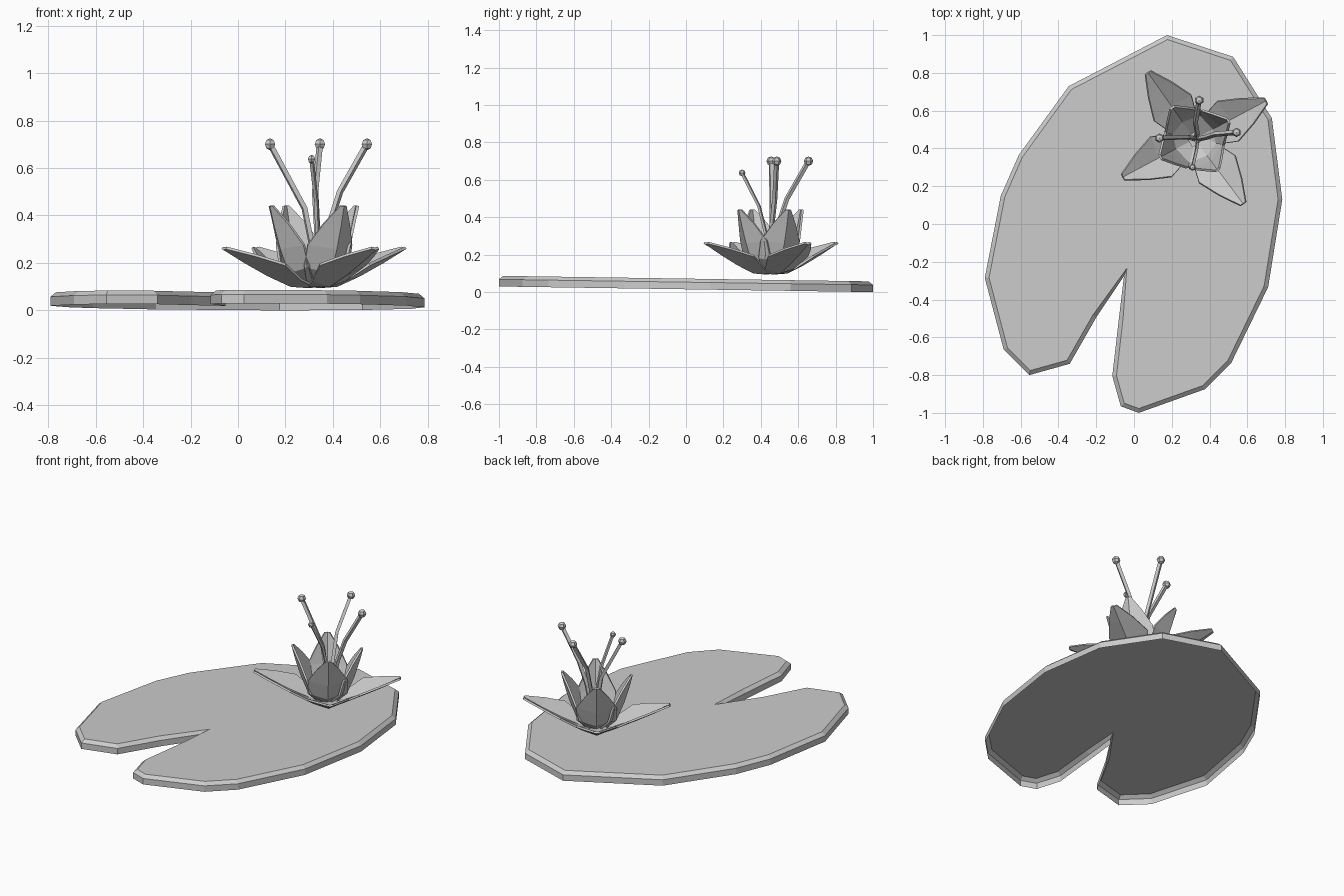
import bpy, bmesh, math
from mathutils import Vector

if "Cube" in bpy.data.objects:
    bpy.data.objects.remove(bpy.data.objects["Cube"])

CX, CY = 0.32, 0.45  # flower centre


def new_object(name, verts, faces):
    me = bpy.data.meshes.new(name)
    me.from_pydata(verts, [], faces)
    bm = bmesh.new()
    bm.from_mesh(me)
    bmesh.ops.recalc_face_normals(bm, faces=bm.faces)
    bm.to_mesh(me)
    bm.free()
    ob = bpy.data.objects.new(name, me)
    bpy.context.collection.objects.link(ob)
    return ob


# Lily pad: notched outline, clockwise from the back, open underneath, bevelled top rim
outline = [(.175, 1), (.525, .885), (.73, .56), (.785, .13), (.71, -.335),
           (.515, -.735), (.375, -.875), (.025, -1), (-.07, -.965),
           (-.115, -.805), (-.08, -.50), (-.053, -.275), (-.2, -.495),
           (-.34, -.74), (-.555, -.80), (-.69, -.665), (-.79, -.285),
           (-.705, .15), (-.61, .365), (-.345, .73)]


def inset(points, d):
    res = []
    for i, p in enumerate(points):
        p = Vector(p)
        a = (p - Vector(points[i - 1])).normalized()
        b = (Vector(points[(i + 1) % len(points)]) - p).normalized()
        na, nb = Vector((a.y, -a.x)), Vector((b.y, -b.x))
        m = (na + nb).normalized()
        res.append(p + m * (d / max(m.dot(na), 0.5)))
    return res


n = len(outline)
verts = []
for ring, h in ((outline, 0), (outline, .038), (inset(outline, .022), .057)):
    verts += [(x, y, h + .015 * (1 - y)) for x, y in ring]
faces = [tuple(range(2 * n, 3 * n))]
for k in range(2):
    for i in range(n):
        j = (i + 1) % n
        faces.append((k * n + i, k * n + j, k * n + n + j, k * n + n + i))
new_object("lily_pad", verts, faces)


# Cupped petal: stations of (radius, keel height, half width, edge lift)
def petal(name, stations, angle):
    c, s = math.cos(math.radians(angle)), math.sin(math.radians(angle))
    verts, faces = [], []
    for i, (r, z, w, lift) in enumerate(stations):
        a, b = stations[max(i - 1, 0)], stations[min(i + 1, len(stations) - 1)]
        t = Vector((b[0] - a[0], b[1] - a[1])).normalized()
        for side in (-1, 0, 1):
            rr = r - t.y * lift * abs(side)
            zz = z + t.x * lift * abs(side)
            verts.append((CX + rr * c - side * w * s, CY + rr * s + side * w * c, zz))
    for i in range(len(stations) - 1):
        for k in range(2):
            q = i * 3 + k
            faces.append((q, q + 1, q + 4, q + 3))
    ob = new_object(name, verts, faces)
    mod = ob.modifiers.new("thickness", 'SOLIDIFY')
    mod.thickness = 0.012
    mod.offset = 0


outer = [(.03, .10, .05, .005), (.11, .105, .085, .025), (.22, .15, .12, .048),
         (.33, .205, .075, .03), (.43, .26, .018, .004)]
inner = [(.035, .105, .06, .01), (.115, .16, .115, .04), (.155, .26, .115, .05),
         (.185, .36, .065, .03), (.205, .44, .014, .003)]
for i, a in enumerate((28, 125, 208, 307)):
    petal(f"outer_petal_{i + 1}", outer, a)
    petal(f"inner_petal_{i + 1}", inner, a)

# Stamens: bent stalks with small faceted heads
stamens = [
    ([(.32, .45, .12), (.31, .455, .28), (.28, .46, .43), (.135, .455, .70)], .025),
    ([(.33, .46, .12), (.335, .48, .32), (.325, .54, .50), (.345, .655, .70)], .025),
    ([(.34, .45, .12), (.385, .46, .36), (.43, .475, .50), (.543, .485, .70)], .025),
    ([(.33, .44, .12), (.335, .425, .32), (.33, .39, .46), (.31, .30, .637)], .018),
]
for i, (path, rad) in enumerate(stamens):
    cu = bpy.data.curves.new(f"stamen_stalk_{i + 1}", 'CURVE')
    cu.dimensions = '3D'
    cu.bevel_depth = rad * 0.55
    cu.bevel_resolution = 0
    cu.use_fill_caps = True
    sp = cu.splines.new('POLY')
    sp.points.add(len(path) - 1)
    for p, co in zip(sp.points, path):
        p.co = (*co, 1)
    sp.use_smooth = False
    ob = bpy.data.objects.new(cu.name, cu)
    bpy.context.collection.objects.link(ob)
    bpy.ops.object.select_all(action='DESELECT')
    ob.select_set(True)
    bpy.context.view_layer.objects.active = ob
    bpy.ops.object.convert(target='MESH')
    bpy.ops.mesh.primitive_uv_sphere_add(segments=6, ring_count=4, radius=rad, location=path[-1])
    bpy.context.object.name = f"stamen_head_{i + 1}"
